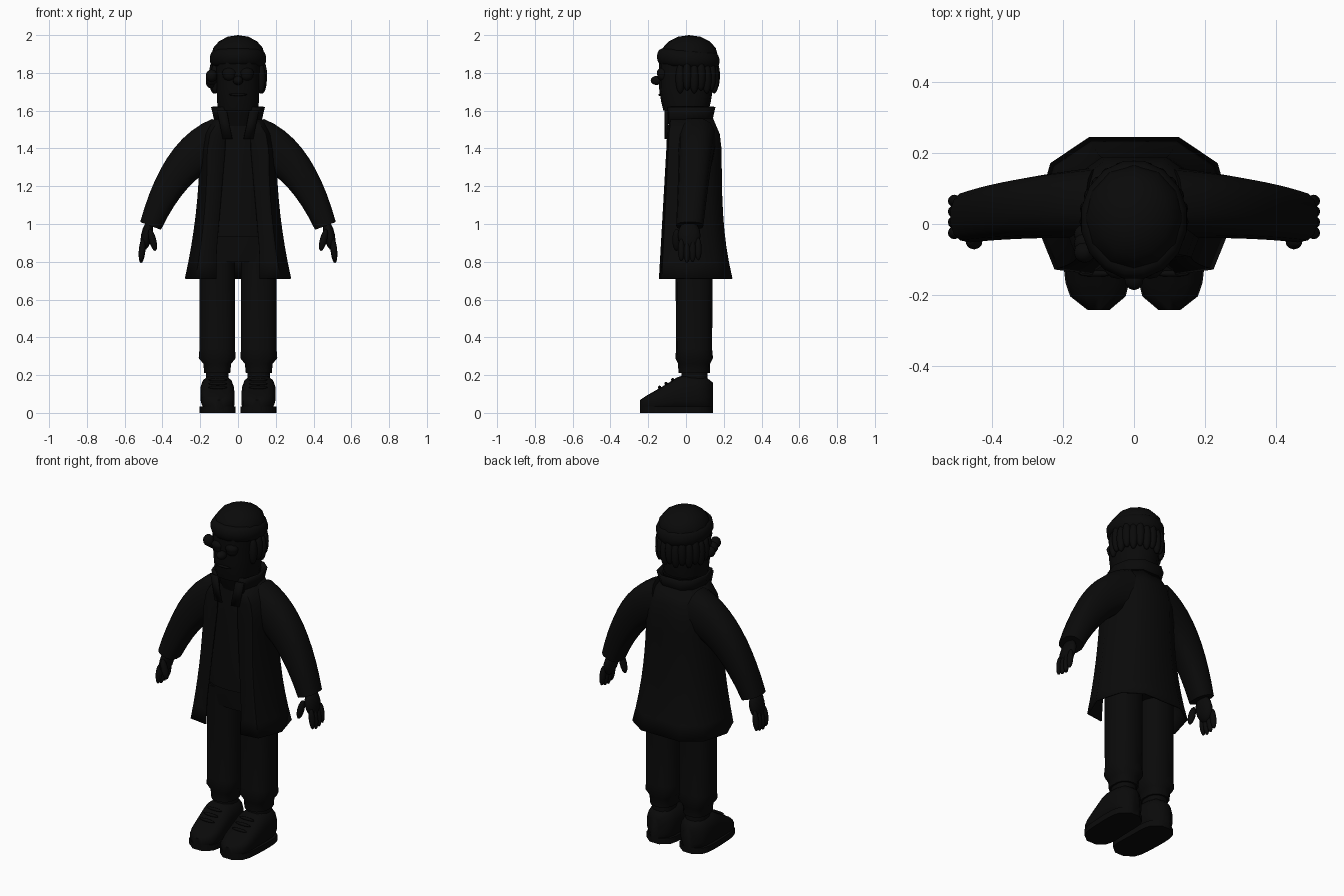
import bpy, bmesh, math
from mathutils import Matrix, Vector

if "Cube" in bpy.data.objects:
    bpy.data.objects.remove(bpy.data.objects["Cube"], do_unlink=True)

near_black = bpy.data.materials.new("near_black")
near_black.use_nodes = True
near_black.diffuse_color = (0.003, 0.003, 0.003, 1)
shader = near_black.node_tree.nodes["Principled BSDF"]
shader.inputs["Base Color"].default_value = near_black.diffuse_color


def mix(start, end, t):
    return start + (end - start) * t


def finish(name, bm, mirror=False, thickness=0, sharp=50):
    """Turn a bmesh into a shaded object, mirrored or thickened on request."""
    bmesh.ops.recalc_face_normals(bm, faces=bm.faces)
    mesh = bpy.data.meshes.new(name)
    bm.to_mesh(mesh)
    bm.free()
    mesh.materials.append(near_black)
    part = bpy.data.objects.new(name, mesh)
    bpy.context.collection.objects.link(part)
    if thickness:
        solid = part.modifiers.new("thickness", "SOLIDIFY")
        solid.thickness = thickness
        solid.offset = 0
    if mirror:
        part.modifiers.new("mirror", "MIRROR").use_mirror_merge = False
    bpy.ops.object.select_all(action="DESELECT")
    bpy.context.view_layer.objects.active = part
    part.select_set(True)
    bpy.ops.object.shade_smooth_by_angle(angle=math.radians(sharp))
    return part


def skin(name, rings, closed=True, **options):
    """Join rings of points into a surface, capped when the rings are closed."""
    bm = bmesh.new()
    rows = [[bm.verts.new(point) for point in ring] for ring in rings]
    count = len(rows[0])
    for low, high in zip(rows, rows[1:]):
        for i in range(count if closed else count - 1):
            j = (i + 1) % count
            bm.faces.new((low[i], low[j], high[j], high[i]))
    if closed:
        bm.faces.new(rows[0])
        bm.faces.new(rows[-1])
    return finish(name, bm, **options)


def oval(centre, side, rise, sides=14, boxy=0.8):
    """Rounded cross-section about a centre, with two half axes."""
    ring = []
    for i in range(sides):
        turn = math.tau * (i + 0.5) / sides
        across, along = (math.copysign(abs(f(turn)) ** boxy, f(turn)) for f in (math.cos, math.sin))
        ring.append(Vector(centre) + Vector(side) * across + Vector(rise) * along)
    return ring


def stack(name, x, y, levels, **options):
    """Upright form from (height, half width, half depth) levels."""
    rings = [oval((x, y, z), (width, 0, 0), (0, depth, 0)) for z, width, depth in levels]
    return skin(name, rings, **options)


def ball(name, centre, size, tilt=0, **options):
    """Ellipsoid, tilted about the front-to-back axis."""
    bm = bmesh.new()
    bmesh.ops.create_uvsphere(bm, u_segments=12, v_segments=8, radius=1)
    place = Matrix.Translation(centre) @ Matrix.Rotation(tilt, 4, "Y") @ Matrix.Diagonal((*size, 1))
    bm.transform(place)
    return finish(name, bm, sharp=70, **options)


def wrap_ring(z, gap, width, front, back):
    """Garment outline that is open at the front."""
    corners = [(gap, front), (width * 0.8, front * 0.9), (width, mix(front, back, 0.4)),
               (width * 0.84, back * 0.7), (width * 0.45, back)]
    outline = corners + [(0, back)] + [(-x, y) for x, y in reversed(corners)]
    return [(x, y, z) for x, y in outline]


# Open coat: flared towards the hem and drawn in at the shoulders
coat = []
STEPS = 10
for step in range(STEPS + 1):
    z = mix(0.71, 1.56, step / STEPS)
    flare = max(0, (1.4 - z) / 0.7)
    shoulder = max(0, (z - 1.4) / 0.16) ** 2
    width = (0.2 + 0.08 * flare ** 2) * (1 - 0.4 * shoulder)
    back = (0.185 + 0.06 * flare ** 3) * (1 - 0.25 * shoulder)
    front = -0.1 - 0.04 * flare + 0.015 * shoulder
    coat.append(wrap_ring(z, mix(0.055, 0.115, min(1, flare + 0.2)), width, front, back))
skin("coat", coat, closed=False, thickness=0.008)

# Standing collar and lapels
skin("collar", [wrap_ring(mix(1.53, 1.62, t), 0.06, mix(0.115, 0.137, t), -0.095, mix(0.13, 0.15, t))
                for t in (0, 0.5, 1)], closed=False, thickness=0.012)
skin("lapel", [[(inner, -0.11, z), (inner + 0.05, -0.1, z)]
               for inner, z in ((0.03, 1.45), (0.06, 1.6))],
     closed=False, mirror=True, thickness=0.009)

# Shirt and trousers
stack("shirt", 0, 0.03, [(0.935, 0.18, 0.14), (1.35, 0.17, 0.13), (1.5, 0.14, 0.11), (1.57, 0.1, 0.1)])
stack("hips", 0, 0.04, [(0.8, 0.19, 0.1), (0.9, 0.195, 0.11), (1, 0.18, 0.11)])
stack("trouser_leg", 0.11, 0.043, [(0.9, 0.095, 0.1), (0.34, 0.096, 0.095), (0.29, 0.1, 0.1),
                                   (0.26, 0.075, 0.085), (0.21, 0.07, 0.083)], mirror=True)
stack("ankle", 0.11, 0.045, [(0.24, 0.06, 0.07), (0.14, 0.06, 0.07)], mirror=True)

# Sleeve swept along a drooping curve, narrowing to the cuff
shoulder, elbow, wrist = Vector((0.1, 0.06, 1.43)), Vector((0.32, 0.05, 1.37)), Vector((0.463, 0.02, 0.99))
sleeve = []
for step in range(STEPS + 1):
    t = step / STEPS
    upper, lower = shoulder.lerp(elbow, t), elbow.lerp(wrist, t)
    along = (lower - upper).normalized()
    normal = Vector((-along.z, 0, along.x))
    sleeve.append(oval(upper.lerp(lower, t), normal * mix(0.135, 0.06, t), (0, mix(0.1, 0.072, t), 0)))
skin("sleeve", sleeve, mirror=True)

# Hands
ball("palm", (0.483, 0.017, 0.94), (0.03, 0.06, 0.08), tilt=-0.2, mirror=True)
for finger in range(4):
    y = mix(-0.025, 0.065, finger / 3)
    drop = 0.01 * abs(finger - 1.3)
    ball("finger", (0.508, y, 0.85 + drop), (0.017, 0.018, 0.06), tilt=-0.1, mirror=True)
ball("thumb", (0.452, -0.05, 0.915), (0.019, 0.022, 0.06), tilt=0.25, mirror=True)

# Shoes: rounded plan, low toe rising to the ankle, with a flat sole
shoe, sole = [], []
for step in range(STEPS + 1):
    t = mix(0.01, 0.99, step / STEPS)
    y = mix(-0.247, 0.147, t)
    rounding = math.sqrt(1 - abs(2 * t - 1) ** 5)
    width = 0.09 * rounding
    climb = min(1, t / 0.55)
    top = mix(0.08, 0.195, climb ** 1.3) * mix(0.7, 1, rounding)
    x = 0.1 + 0.01 * climb
    shoe.append(oval((x, y, top / 2 + 0.005), (width, 0, 0), (0, 0, top / 2), boxy=0.7))
    edge = width + 0.003
    sole.append([(x - edge, y, 0), (x + edge, y, 0), (x + edge, y, 0.035), (x - edge, y, 0.035)])
skin("shoe", shoe, mirror=True)
skin("sole", sole, mirror=True)
for row in range(3):
    ball("lace", (0.107, mix(-0.14, -0.07, row / 2), mix(0.135, 0.175, row / 2)),
         (0.05, 0.009, 0.009), mirror=True)

# Head and face
stack("neck", 0, 0.01, [(1.5, 0.085, 0.08), (1.56, 0.1, 0.105), (1.62, 0.11, 0.125)])
stack("head", 0, 0, [(1.6, 0.108, 0.12), (1.65, 0.113, 0.132), (1.72, 0.116, 0.143), (1.9, 0.12, 0.143)])
ball("nose", (0, -0.155, 1.76), (0.027, 0.032, 0.024))
ball("eye", (0.045, -0.122, 1.79), (0.036, 0.03, 0.034), mirror=True)
ball("eyelid", (0.045, -0.122, 1.8), (0.039, 0.033, 0.028), mirror=True)
ball("lip", (0, -0.138, 1.685), (0.05, 0.008, 0.007))
ball("ear", (0.118, 0, 1.765), (0.018, 0.03, 0.035), mirror=True)

# Locks of hair hanging below the cap round the sides and back
LOCKS = 15
for lock in range(LOCKS):
    turn = math.radians(mix(-22, 202, lock / (LOCKS - 1)))
    height = 1.77 + 0.015 * (lock % 2)
    spot = (0.13 * math.cos(turn), 0.02 + 0.135 * math.sin(turn), height)
    ball("hair_lock", spot, (0.025, 0.025, 0.08))
for curl in range(3):
    ball("hair_curl", (-0.14, mix(-0.08, -0.03, curl / 2), mix(1.785, 1.75, curl / 2)), (0.03, 0.03, 0.033))

# Knitted cap with a turned-up band
ball("cap", (0, 0.017, 1.89), (0.142, 0.152, 0.11))
band = []
for step in range(STEPS + 1):
    t = step / STEPS
    bulge = 0.125 + 0.027 * math.sin(math.pi * t) ** 0.5
    band.append(oval((0, 0.012, mix(1.83, 1.92, t)), (bulge, 0, 0), (0, bulge + 0.017, 0), 16, 1))
for ring in band:
    for point in ring:
        point.z -= 0.07 * point.y
skin("cap_band", band)
